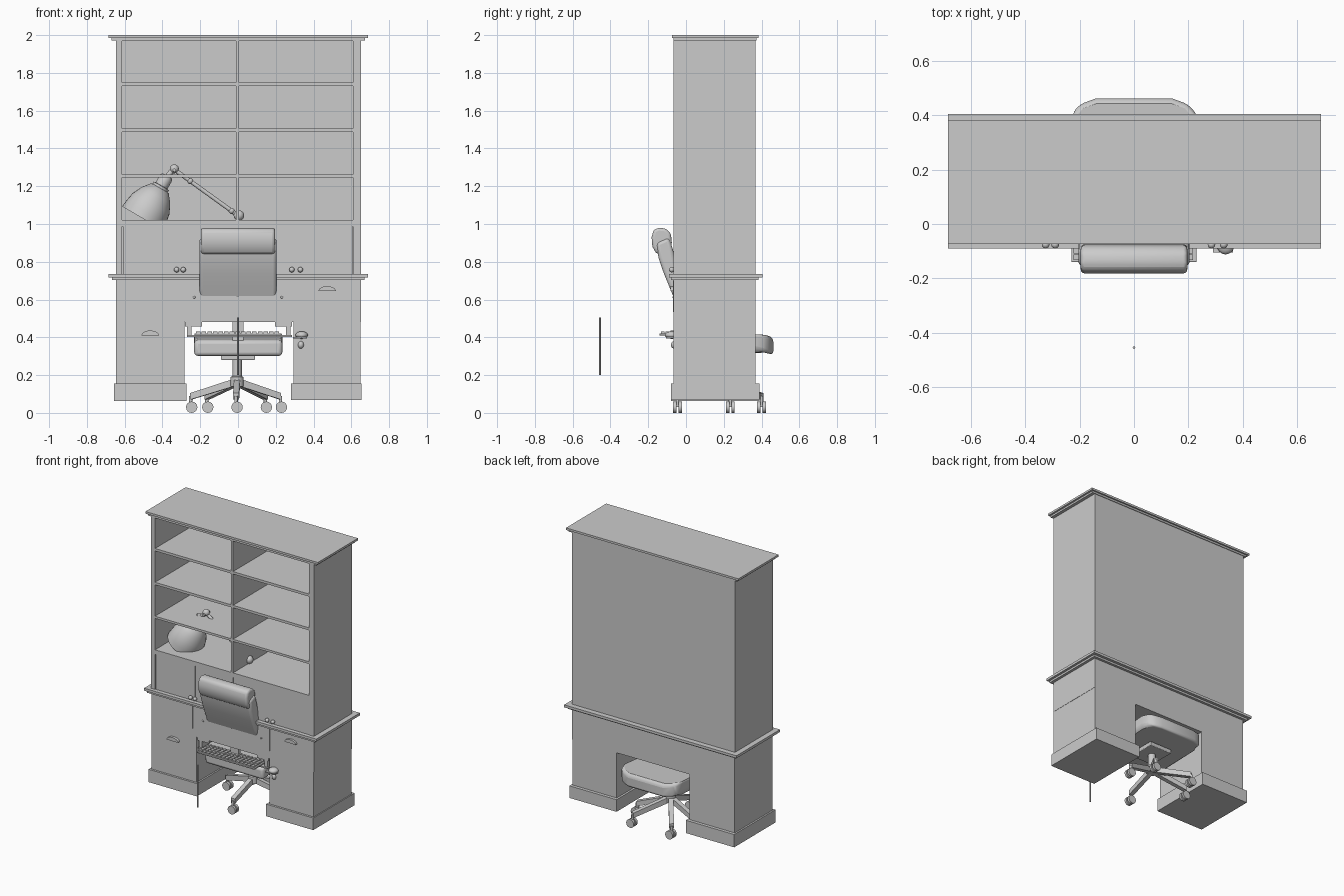
import bpy, bmesh, math
from mathutils import Vector, Matrix

if "Cube" in bpy.data.objects:
    bpy.data.objects.remove(bpy.data.objects["Cube"])


def finish(name, bm, bevel=0, smooth=False, seg=3):
    bmesh.ops.recalc_face_normals(bm, faces=bm.faces)
    me = bpy.data.meshes.new(name)
    bm.to_mesh(me)
    bm.free()
    ob = bpy.data.objects.new(name, me)
    bpy.context.collection.objects.link(ob)
    if bevel:
        m = ob.modifiers.new("bevel", 'BEVEL')
        m.width, m.segments, m.limit_method = bevel, seg, 'ANGLE'
    if smooth:
        bpy.context.view_layer.objects.active = ob
        ob.select_set(True)
        bpy.ops.object.shade_smooth_by_angle(angle=math.radians(40))
        ob.select_set(False)
    return ob


def boxes(name, items, bevel=0, smooth=False):
    """Each item is x0, x1, y0, y1, z0, z1."""
    bm = bmesh.new()
    for x0, x1, y0, y1, z0, z1 in items:
        mat = Matrix.Translation(((x0+x1)/2, (y0+y1)/2, (z0+z1)/2)) @ Matrix.Diagonal((x1-x0, y1-y0, z1-z0, 1))
        bmesh.ops.create_cube(bm, size=1, matrix=mat)
    return finish(name, bm, bevel, smooth)


def prism(name, pts, vec, bevel=0, warp=None):
    bm = bmesh.new()
    f = bm.faces.new([bm.verts.new(p) for p in pts])
    r = bmesh.ops.extrude_face_region(bm, geom=[f])
    bmesh.ops.translate(bm, vec=vec, verts=[v for v in r['geom'] if isinstance(v, bmesh.types.BMVert)])
    if warp:
        for v in bm.verts:
            v.co = warp(v.co)
    return finish(name, bm, bevel, bevel > 0)


def lathe(name, origin, axis, profile, n=24):
    """Profile of (distance along axis, radius)."""
    bm = bmesh.new()
    q = Vector(axis).to_track_quat('Z', 'Y')
    rings = [[bm.verts.new(Vector(origin) + q @ Vector((r*math.cos(a), r*math.sin(a), t)))
              for a in [2*math.pi*i/n for i in range(n)]] for t, r in profile]
    for a, b in zip(rings, rings[1:]):
        for i in range(n):
            bm.faces.new((a[i], a[(i+1) % n], b[(i+1) % n], b[i]))
    bm.faces.new(rings[0])
    bm.faces.new(rings[-1])
    return finish(name, bm, smooth=True)


def rod(name, a, b, r, r2=None, n=16):
    d = Vector(b) - Vector(a)
    return lathe(name, a, d, [(0, r), (d.length, r2 or r)], n)


def ball(name, loc, size):
    bm = bmesh.new()
    bmesh.ops.create_uvsphere(bm, u_segments=16, v_segments=10, radius=1,
                              matrix=Matrix.Translation(loc) @ Matrix.Diagonal((*size, 1)))
    return finish(name, bm, smooth=True)


F, B = -0.065, 0.367     # cabinet front and back

# Open bookcase on top
boxes("bookcase_sides", [(-.647, -.615, F, B, .73, 1.98), (.61, .65, F, B, .73, 1.98)])
boxes("bookcase_back", [(-.63, .63, B-.015, B, .73, 1.98)])
boxes("bookcase_divider", [(-.011, .006, F, B-.01, 1.0, 1.98)])
boxes("shelves", [(-.62, .62, F, B-.01, a, b) for a, b in
                  ((.995, 1.02), (1.246, 1.262), (1.488, 1.506), (1.731, 1.749), (1.968, 1.985))])
boxes("crown", [(-.67, .673, -.066, .372, 1.972, 1.986), (-.685, .687, -.074, .383, 1.985, 2.0)])

# Cupboard doors and frame
boxes("door_posts", [(x-.009, x+.009, F, -.03, .73, 1.0) for x in (-.306, -.002, .306)])
boxes("cupboard_doors", [(a, b, F+.004, -.03, .73, .992) for a, b in
                         ((-.61, -.313), (-.299, -.009), (.005, .299), (.313, .607))])
boxes("door_rail", [(-.62, .62, F, -.03, .988, 1.0)])
for x in (-.325, -.29, .285, .33):
    ball("door_knob", (x, -.076, .758), (.014, .014, .014))

# Desk
boxes("countertop", [(-.685, .687, -.09, .405, .717, .735), (-.668, .67, -.08, .385, .703, .718)])
boxes("desk_body", [(-.645, .65, F, B, .48, .705)])
boxes("pedestals", [(-.645, -.283, F, B, .07, .5), (.295, .648, F, B, .07, .5)])
boxes("plinths", [(-.657, -.272, -.08, .39, .063, .155), (.28, .655, -.08, .39, .068, .155)])
boxes("drawer_fronts", [(a, b, F-.003, F+.01, .535, .7) for a, b in
                        ((-.61, -.313), (-.285, -.009), (.005, .299), (.313, .607))])
for x, z in ((.472, .645), (-.465, .41)):
    pts = [(x+.046*math.cos(a), F-.018, z+.026*math.sin(a)) for a in [math.pi*i/10 for i in range(11)]]
    prism("cup_handle", pts, (0, .02, 0))

# Keyboard tray
boxes("tray_brackets", [(s-.045, s+.045, -.06, .12, .458, .48) for s in (-.235, .24)] +
      [(s-.012, s+.012, -.06, .12, .41, .46) for s in (-.258, .265)])
boxes("keyboard_tray", [(-.27, .285, -.07, .1, .403, .412)])
boxes("keyboard", [(-.23, .23, -.14, -.005, .41, .421)], .003)
boxes("keys", [(-.222+i*.0297, -.198+i*.0297, -.133+j*.025, -.113+j*.025, .42, .43)
               for i in range(15) for j in range(5)])
boxes("mouse_rest", [(.29, .365, -.105, -.05, .395, .402)])
ball("mouse", (.337, -.075, .412), (.033, .037, .02))
ball("tray_knob", (.333, -.062, .36), (.016, .018, .02))

# Thin hanging rod in front
rod("front_rod", (0, -.455, .2), (0, -.455, .505), .005, n=8)

# Lamp
Y = .12
lathe("lamp_shade", (-.375, Y, 1.255), (-.5, 0, -.866),
      [(0, .03), (.015, .036), (.06, .036), (.062, .046), (.075, .046), (.078, .055),
       (.12, .088), (.17, .112), (.22, .122), (.26, .125)], 32)
rod("lamp_neck", (-.375, Y, 1.25), (-.338, Y, 1.295), .014)
ball("lamp_elbow", (-.337, Y, 1.292), (.024, .024, .024))
rod("lamp_elbow_pin", (-.337, Y-.035, 1.285), (-.337, Y+.035, 1.285), .009)
rod("lamp_arm", (-.337, Y, 1.288), (0, Y, 1.045), .011)
for t in (.25, .9):
    ball("lamp_arm_collar", (-.337+.337*t, Y, 1.288-.243*t), (.016, .016, .016))
ball("lamp_base_joint", (.005, Y, 1.045), (.028, .028, .028))
rod("lamp_stem", (.005, Y, .735), (.005, Y, 1.04), .012)
lathe("lamp_base", (.005, Y, .735), (0, 0, 1), [(0, .08), (.015, .08), (.025, .03)])

# Chair back with its padded head roll
back = [(-.06, .6), (-.085, .66), (-.118, .74), (-.145, .82), (-.158, .9), (-.09, .93),
        (-.065, .85), (-.045, .75), (-.02, .66), (-.01, .6)]
prism("chair_back", [(-.205, y, z) for y, z in back], (.41, 0, 0), .018)
roll = [(-.155, .84), (-.178, .88), (-.182, .93), (-.172, .968), (-.145, .981), (-.105, .975),
        (-.08, .95), (-.075, .9), (-.09, .845)]
prism("chair_head_roll", [(-.196, y, z) for y, z in roll], (.392, 0, 0), .016)
boxes("chair_back_support", [(-.03, .03, -.04, -.015, .35, .65)])
for s in (-1, 1):
    ball("chair_arm_end", (s*.232, -.06, .612), (.01, .012, .008))

# Chair seat with drooping front edge
plan = [(-.232, -.05), (.235, -.05), (.235, .36), (.225, .41), (.2, .44), (.14, .462),
        (-.14, .462), (-.2, .44), (-.225, .41), (-.232, .36)]
prism("chair_seat", [(x, y, .3) for x, y in plan], (0, 0, .085), .03,
      lambda c: Vector((c.x, c.y, c.z + .07*max(0, min(1, (c.y+.05)/.41))*(.5 if c.z < .35 else .6)
                        - .35*max(0, c.y-.38))))
boxes("chair_seat_plate", [(-.09, .09, .08, .28, .28, .31)], .005)

# Chair column and five-legged base
HX, HY = -.005, .18
lathe("chair_column", (HX, HY, .14), (0, 0, 1), [(0, .035), (.05, .035), (.055, .025), (.15, .025), (.15, .04), (.17, .04)])
for x, y in ((-.01, -.045), (-.25, .235), (.225, .235), (-.165, .4), (.145, .4)):
    d = Vector((x-HX, y-HY, 0)).normalized()
    p = Vector((-d.y, d.x, 0))
    a, e = Vector((HX, HY, 0)), Vector((x, y, 0))
    side = [(a, .185), (e, .105), (e, .07), (a, .145)]
    prism("chair_leg", [q + Vector((0, 0, z)) - p*.016 for q, z in side], p*.032)
    rod("caster_stem", (x, y, .03), (x, y, .09), .009)
    for s in (-1, 1):
        c = Vector((x+.005, y, .03))
        o = Vector((0, s*.014, 0))
        rod("caster_wheel", c+o-Vector((0, .009, 0)), c+o+Vector((0, .009, 0)), .03)
